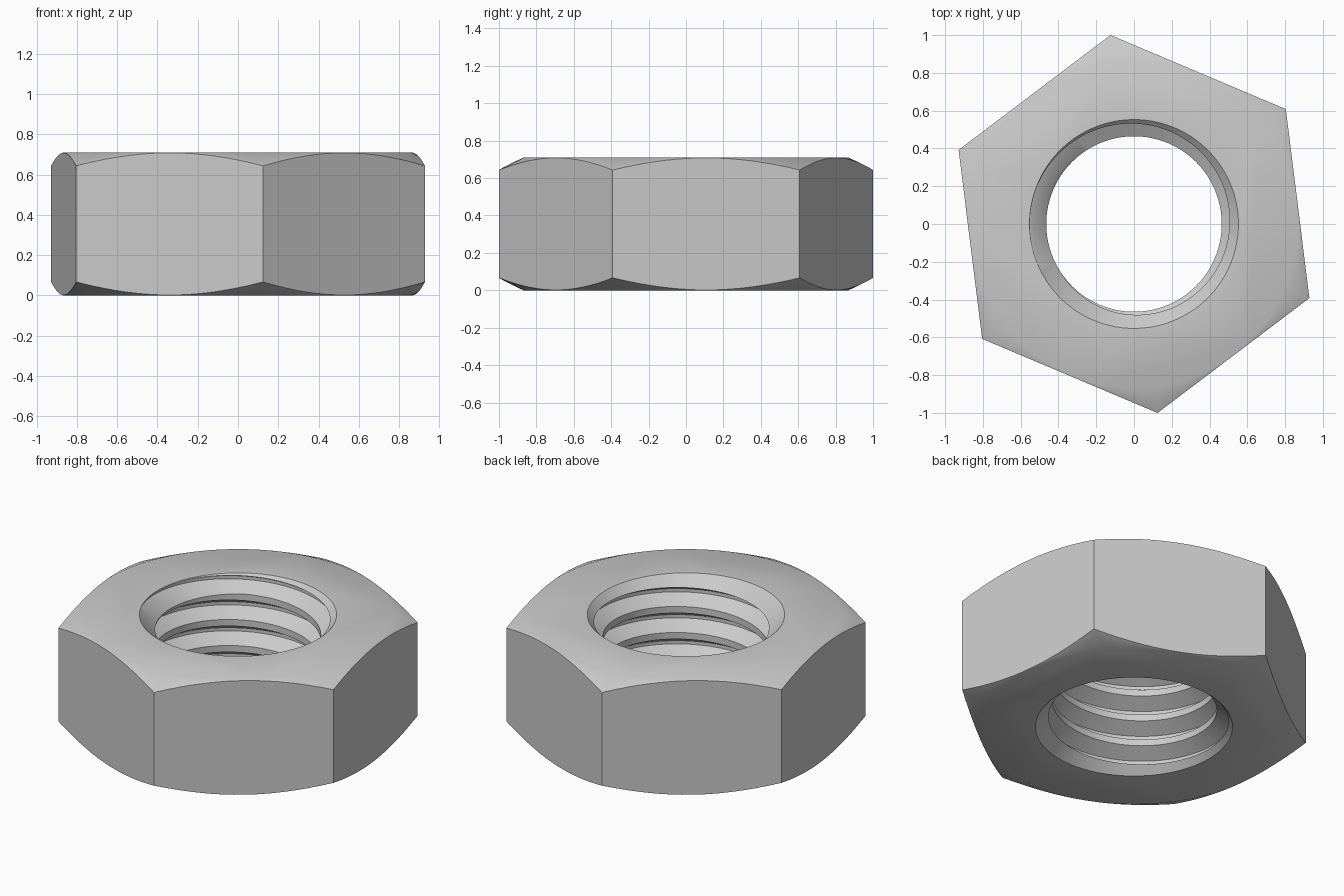
import bpy, bmesh
from math import cos, sin, radians, tau

if "Cube" in bpy.data.objects:
    bpy.data.objects.remove(bpy.data.objects["Cube"], do_unlink=True)

HEIGHT = 0.71
CORNER = 1.008            # hexagon corner radius
CROWN, SLOPE = 0.869, 0.48
MINOR, MAJOR, PITCH = 0.4645, 0.5515, 0.161
RIM = 0.553               # countersink radius at the faces
SEGMENTS = 96

steel = bpy.data.materials.new("steel_grey")
steel.use_nodes = True
grey = (0.6, 0.6, 0.6, 1)
steel.diffuse_color = grey
steel.node_tree.nodes["Principled BSDF"].inputs["Base Color"].default_value = grey


def make_object(name, bm):
    bmesh.ops.recalc_face_normals(bm, faces=bm.faces)
    mesh = bpy.data.meshes.new(name)
    bm.to_mesh(mesh)
    bm.free()
    mesh.materials.append(steel)
    obj = bpy.data.objects.new(name, mesh)
    bpy.context.collection.objects.link(obj)
    return obj


def lathe(name, profile, segments, turn=0.0):
    """Closed solid of revolution from (radius, z) points."""
    bm = bmesh.new()
    rings = [[bm.verts.new((r * cos(turn + tau * i / segments),
                            r * sin(turn + tau * i / segments), z))
              for i in range(segments)] for r, z in profile]
    for low, high in zip(rings, rings[1:]):
        for i in range(segments):
            k = (i + 1) % segments
            bm.faces.new((low[i], low[k], high[k], high[i]))
    bm.faces.new(rings[0])
    bm.faces.new(rings[-1])
    return make_object(name, bm)


def threaded_rod(name, turns, start):
    """Right-handed helical rod with a flat-crested 60 degree thread."""
    half_root, half_crest = PITCH / 16, PITCH / 8
    steps = [(MAJOR, -half_root), (MAJOR, half_root),
             (MINOR, PITCH / 2 - half_crest), (MINOR, PITCH / 2 + half_crest)]
    profile = [(r, start + n * PITCH + z) for n in range(turns) for r, z in steps]
    bm = bmesh.new()
    columns = []
    for i in range(SEGMENTS):
        a = tau * i / SEGMENTS
        columns.append([bm.verts.new((r * cos(a), r * sin(a), z + PITCH * i / SEGMENTS))
                        for r, z in profile])
    # the last column joins the first one a full pitch higher
    bottom_step, top_step = columns[0][:5], columns[0][-1:]
    first = columns[0]
    for i in range(SEGMENTS):
        a = columns[i]
        b = columns[i + 1] if i + 1 < SEGMENTS else first[4:]
        for j in range(min(len(a), len(b)) - 1):
            bm.faces.new((a[j], b[j], b[j + 1], a[j + 1]))
    # close both ends with fans around the axis
    for sign in (-1, 1):
        mid = HEIGHT / 2
        edges = [e for e in bm.edges if e.is_boundary
                 and sign * (e.verts[0].co.z - mid) > 0]
        z = sum(v.co.z for e in edges for v in e.verts) / (2 * len(edges))
        hub = bm.verts.new((0, 0, z))
        for e in edges:
            bm.faces.new((e.verts[0], e.verts[1], hub))
    return make_object(name, bm)


def combine(target, tool, operation):
    mod = target.modifiers.new(tool.name, "BOOLEAN")
    mod.operation = operation
    mod.solver = "EXACT"
    mod.object = tool
    bpy.context.view_layer.objects.active = target
    bpy.ops.object.modifier_apply(modifier=mod.name)
    bpy.data.objects.remove(tool, do_unlink=True)


# Hexagonal body, crowned by a shallow cone at both ends
nut = lathe("hex_nut", [(CORNER, -0.1), (CORNER, HEIGHT + 0.1)], 6, radians(37.1))
wide = 1.1
drop = SLOPE * (wide - CROWN)
crown = lathe("crown_cutter", [(CROWN, 0), (wide, drop),
                               (wide, HEIGHT - drop), (CROWN, HEIGHT)], SEGMENTS)
combine(nut, crown, "INTERSECT")

# Threaded bore
rod = threaded_rod("thread_cutter", 10, 0.627 - 6 * PITCH)
combine(nut, rod, "DIFFERENCE")

# Countersinks at the top and bottom of the bore
for name, face, out in (("top", HEIGHT, 1), ("bottom", 0, -1)):
    sink = lathe(name + "_countersink_cutter",
                 [(RIM - 0.15, face - out * 0.15), (RIM + 0.1, face + out * 0.1)],
                 SEGMENTS, radians(1))
    combine(nut, sink, "DIFFERENCE")

# Smooth shading with crisp edges
for obj in bpy.context.selected_objects:
    obj.select_set(False)
nut.select_set(True)
bpy.context.view_layer.objects.active = nut
bpy.ops.object.shade_smooth_by_angle(angle=radians(30))
